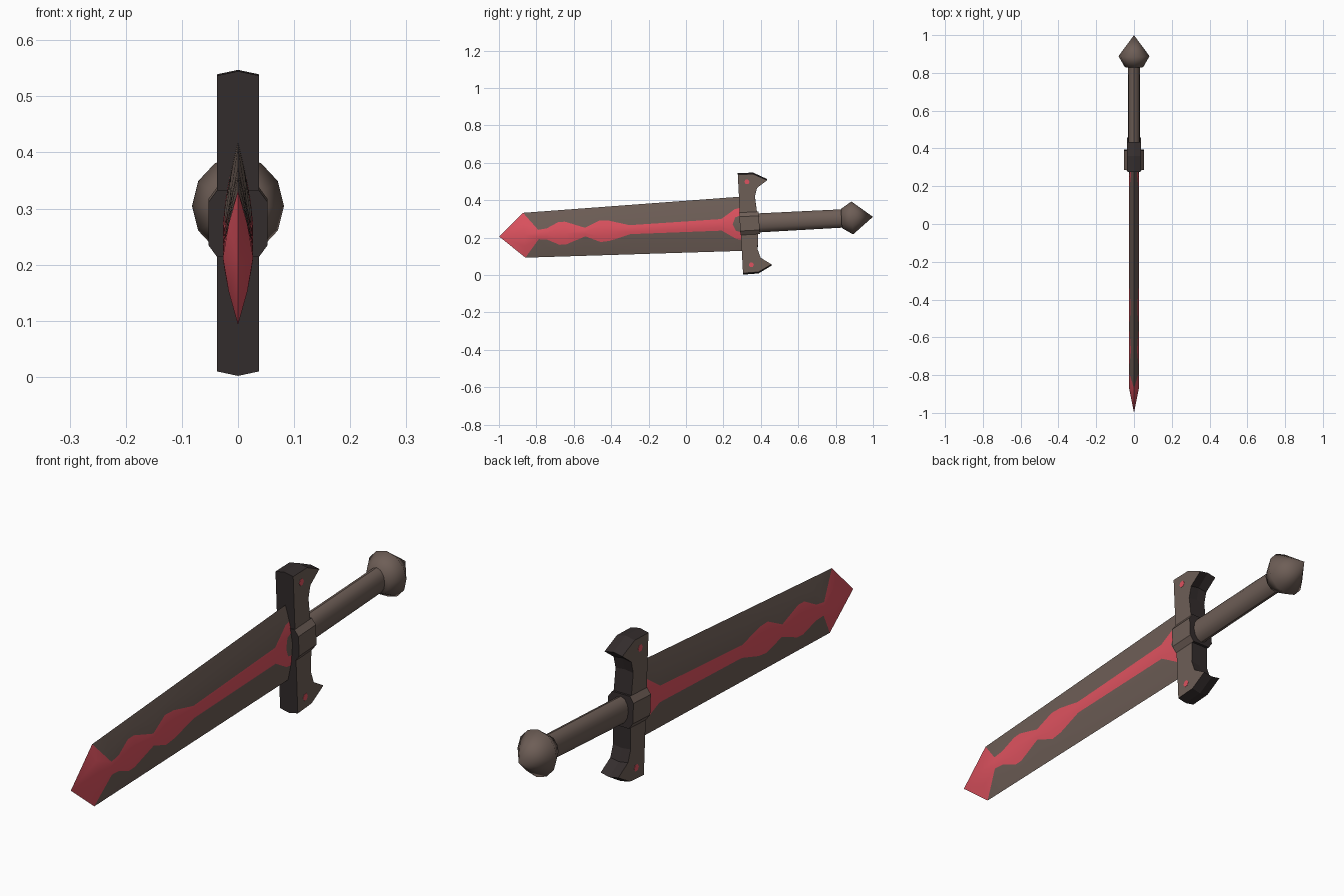
import bpy, bmesh, math
from mathutils import Vector

if "Cube" in bpy.data.objects:
    bpy.data.objects.remove(bpy.data.objects["Cube"])

TILT, LIFT = math.radians(3.02), 0.258


def material(name, rgb):
    m = bpy.data.materials.new(name)
    m.diffuse_color = (*rgb, 1)
    m.use_nodes = True
    m.node_tree.nodes["Principled BSDF"].inputs["Base Color"].default_value = m.diffuse_color
    return m


BROWN = material("dark brown metal", (0.155, 0.112, 0.094))
RED = material("crimson inlay", (0.73, 0.085, 0.115))
DARK = material("blackened metal", (0.034, 0.026, 0.026))


def finish(bm, name, mats, smooth=None, dark_rim=False):
    """Clean the mesh and place it in the tilted sword frame (y = length, z = width)."""
    bmesh.ops.remove_doubles(bm, verts=bm.verts, dist=1e-5)
    bmesh.ops.recalc_face_normals(bm, faces=bm.faces)
    if dark_rim:  # every face not turned sideways gets the second colour
        bm.normal_update()
        for f in bm.faces:
            f.material_index = int(abs(f.normal.x) < 0.4)
    me = bpy.data.meshes.new(name)
    bm.to_mesh(me)
    bm.free()
    for m in mats:
        me.materials.append(m)
    ob = bpy.data.objects.new(name, me)
    bpy.context.collection.objects.link(ob)
    ob.rotation_euler.x = TILT
    ob.location.z = LIFT
    if smooth:
        bpy.ops.object.select_all(action='DESELECT')
        ob.select_set(True)
        bpy.context.view_layer.objects.active = ob
        bpy.ops.object.shade_smooth_by_angle(angle=math.radians(smooth))
    return ob


def add_face(bm, pts, mat=0):
    """Add a face, dropping coincident corners."""
    keep = []
    for p in pts:
        if all((p - q).length > 1e-5 for q in keep):
            keep.append(p)
    if len(keep) > 2:
        bm.faces.new([bm.verts.new(p) for p in keep]).material_index = mat


def loft(bm, rings):
    """Skin closed rings of points and cap both ends."""
    for a, b in zip(rings, rings[1:]):
        n = len(a)
        for i in range(n):
            j = (i + 1) % n
            add_face(bm, [a[i], a[j], b[j], b[i]])
    add_face(bm, rings[0])
    add_face(bm, rings[-1])


# Blade: stations of (length, half width of red inlay, half width of dark centre)
stations = [(-1.0, 0, 0), (-0.866, 0.12, 0), (-0.79, 0.025, 0), (-0.745, 0.03, 0),
            (-0.68, 0.061, 0), (-0.645, 0.061, 0), (-0.54, 0.023, 0), (-0.46, 0.058, 0),
            (-0.41, 0.054, 0), (-0.30, 0.024, 0), (0.19, 0.031, 0), (0.25, 0.07, 0),
            (0.265, 0.08, 0.036), (0.31, 0.088, 0.05)]


def blade_row(u, red, core, side, half):
    edge = 0.12 + (u + 0.866) * 0.0214 if u > -0.9 else 0
    red = min(red, edge)
    row = []
    for v in (0, core, (core + red) / 2, red, (red + edge) / 2, edge):
        x = 0.027 * (1 - (v / edge) ** 1.4) if edge else 0
        row.append(Vector((side * x, u, half * v)))
    return row


bm = bmesh.new()
for side in (-1, 1):
    for half in (-1, 1):
        rows = [blade_row(*s, side, half) for s in stations]
        for k, (a, b) in enumerate(zip(rows, rows[1:])):
            for i in range(5):
                is_red = k == 0 or i in (1, 2)
                add_face(bm, [a[i], a[i + 1], b[i + 1], b[i]], int(is_red))
finish(bm, "blade", [BROWN, RED], 20)

# Crossguard: hooked profile, slightly peaked along its middle, dark rim
half_profile = [(0.383, 0.056), (0.376, 0.142), (0.39, 0.187), (0.446, 0.225),
                (0.374, 0.262), (0.291, 0.264)]
outline = half_profile + [(u, -v) for u, v in reversed(half_profile)]
bm = bmesh.new()
loft(bm, [[Vector((x, u, v * s)) for u, v in outline]
          for x, s in ((-0.037, 1), (0, 1.03), (0.037, 1))])
finish(bm, "crossguard", [BROWN, DARK], dark_rim=True)

# Collar block in the middle of the guard
section = [(0.053, 0.038), (0.037, 0.06), (-0.037, 0.06), (-0.053, 0.038)]
section += [(x, -v) for x, v in reversed(section)]
bm = bmesh.new()
loft(bm, [[Vector((x, u, v)) for x, v in section] for u in (0.288, 0.392)])
finish(bm, "collar", [BROWN, DARK], dark_rim=True)

# Red studs near the guard ends
bm = bmesh.new()
for side in (-1, 1):
    for v in (-0.222, 0.222):
        rings = [[Vector((side * x, 0.338 + 0.014 * math.cos(i * math.pi / 3),
                          v + 0.014 * math.sin(i * math.pi / 3))) for i in range(6)]
                 for x in (0.035, 0.0378)]
        loft(bm, rings)
finish(bm, "guard_studs", [RED])


def turned(name, rings, sides, smooth):
    """Round part along the sword axis from (length, x radius, z radius)."""
    bm = bmesh.new()
    loft(bm, [[Vector((rx * math.cos(2 * math.pi * i / sides), u,
                       rz * math.sin(2 * math.pi * i / sides))) for i in range(sides)]
              for u, rx, rz in rings])
    finish(bm, name, [BROWN], smooth)


# Grip and pommel
turned("grip", [(0.36, 0.033, 0.051), (0.84, 0.032, 0.049)], 12, 40)
turned("pommel", [(0.832, 0.049, 0.051), (0.89, 0.082, 0.088), (1.001, 0, 0)], 12, 85)
